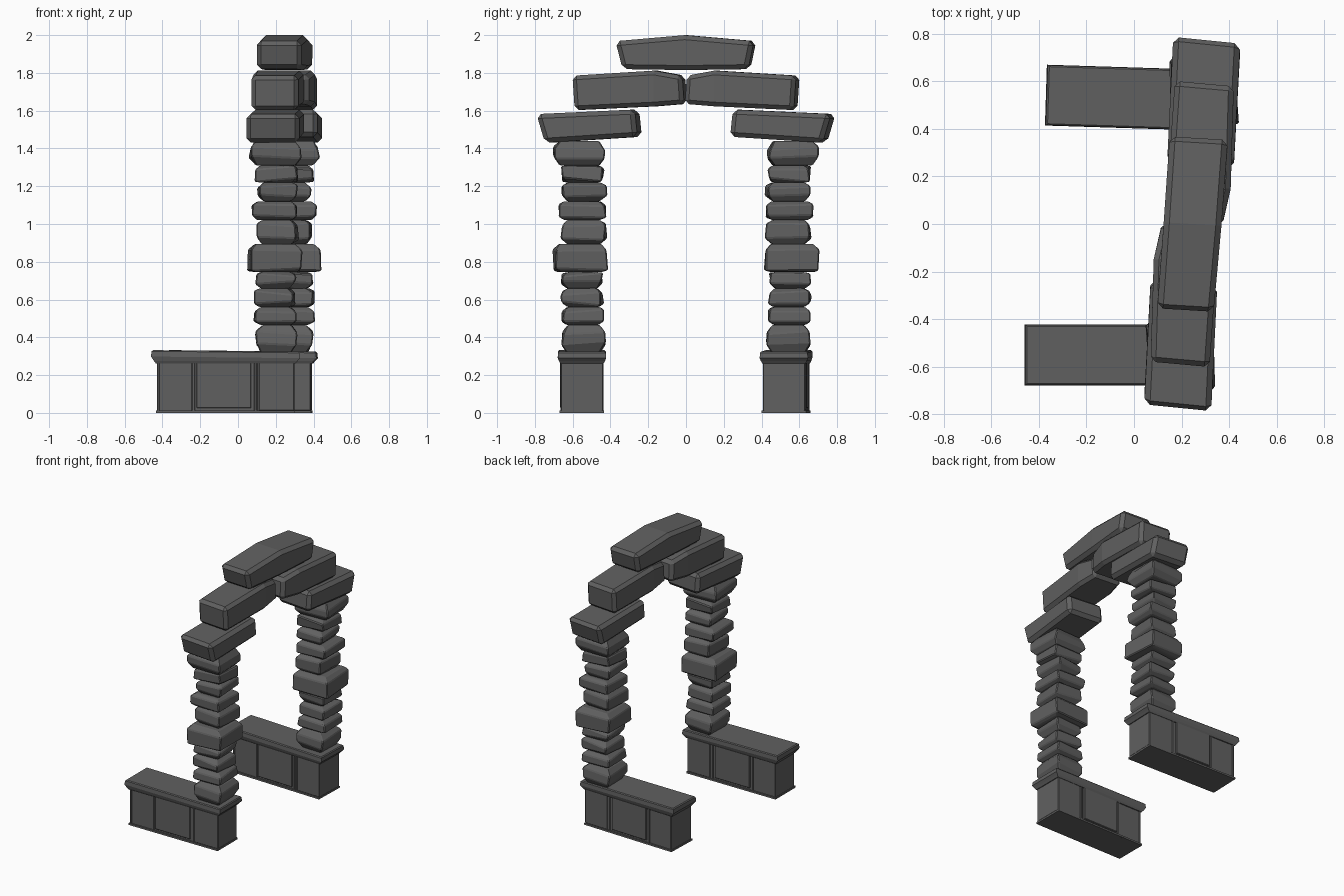
import bpy, bmesh, math, random
from mathutils import Matrix, Vector

if "Cube" in bpy.data.objects:
    bpy.data.objects.remove(bpy.data.objects["Cube"])

random.seed(4)
stone = bpy.data.materials.new("dark_grey_stone")
stone.diffuse_color = (0.118, 0.118, 0.118, 1)
stone.use_nodes = True
stone.node_tree.nodes["Principled BSDF"].inputs["Base Color"].default_value = stone.diffuse_color

PIVOT = Matrix.Translation((0.245, 0, 0))
TURN = PIVOT @ Matrix.Rotation(math.pi, 4, 'Z') @ PIVOT.inverted()


def loft(name, rings, bevel):
    """Skin a stack of four-sided rings, cap both ends and chamfer the edges."""
    bm = bmesh.new()
    vs = [[bm.verts.new(p) for p in r] for r in rings]
    for a, b in zip(vs, vs[1:]):
        for i in range(4):
            j = (i + 1) % 4
            bm.faces.new((a[i], a[j], b[j], b[i]))
    bm.faces.new(vs[0])
    bm.faces.new(vs[-1])
    bmesh.ops.recalc_face_normals(bm, faces=bm.faces)
    me = bpy.data.meshes.new(name)
    bm.to_mesh(me)
    bm.free()
    me.materials.append(stone)
    ob = bpy.data.objects.new(name, me)
    bpy.context.collection.objects.link(ob)
    if bevel:
        m = ob.modifiers.new("chamfer", 'BEVEL')
        m.width, m.segments, m.angle_limit = bevel, 1, math.radians(25)
    return ob


def turned_copy(ob, name):
    """Second half of the arch: the first half turned half a circle."""
    c = ob.copy()
    c.name = name
    bpy.context.collection.objects.link(c)
    c.matrix_world = TURN


def rect(x0, x1, y0, y1, z):
    return [Vector(p) for p in ((x0, y0, z), (x1, y0, z), (x1, y1, z), (x0, y1, z))]


def box(name, x0, x1, y0, y1, z0, z1, place, bevel=0):
    ob = loft(name, [rect(x0, x1, y0, y1, z0), rect(x0, x1, y0, y1, z1)], bevel)
    ob.matrix_world = place
    return ob


# Low walls with panelled sides and an overhanging cap
for side, x, y, rot in (("front", -0.065, -0.551, 0), ("back", 0.025, 0.53, -1.8)):
    P = Matrix.Translation((x, y, 0)) @ Matrix.Rotation(math.radians(rot), 4, 'Z')
    box(side + "_wall_body", -.362, .362, -.107, .107, 0, .27, P)
    box(side + "_wall_plinth", -.37, .365, -.118, .118, 0, .013, P)
    for k, (a, b, d, z0) in enumerate(((-.365, -.35, .113, 0), (-.18, -.162, .113, 0),
                                       (-.155, .135, .115, .025), (.15, .168, .113, 0),
                                       (.175, .364, .112, .012))):
        box(f"{side}_wall_panel_{k+1}", a, b, -d, d, z0, .268, P, .004)
    cap = loft(side + "_wall_cap", [rect(-.37, .37, -.115, .115, .262),
                                    rect(-.38, .38, -.122, .122, .275),
                                    rect(-.396, .394, -.128, .128, .29),
                                    rect(-.392, .391, -.126, .126, .318),
                                    rect(-.385, .385, -.12, .12, .324)], 0)
    for v in cap.data.vertices:          # cap rises slightly toward the free end
        if v.co.z > .28:
            v.co.z += .004 - .011 * v.co.x
    cap.matrix_world = P

# Pillar stones: z0, z1, x0, x1, y0, y1, ridge height fractions, twist in degrees
STONES = [
    (.315, .465, .090, .315, -.660, -.425, .35, .75, 0),
    (.465, .560, .085, .310, -.662, -.430, .25, .80, 2),
    (.560, .660, .088, .305, -.660, -.438, .20, .75, -3),
    (.658, .745, .090, .310, -.662, -.440, .35, .85, 1),
    (.745, .895, .055, .338, -.702, -.418, .12, .75, 2),
    (.893, 1.02, .098, .318, -.662, -.420, .25, .80, -2),
    (1.02, 1.12, .070, .315, -.680, -.422, .15, .85, 0),
    (1.12, 1.22, .100, .312, -.662, -.422, .25, .75, 3),
    (1.22, 1.31, .086, .318, -.660, -.436, .15, .85, -2),
    (1.31, 1.44, .060, .335, -.705, -.432, .35, .70, 2),
]
for n, (z0, z1, x0, x1, y0, y1, f, g, tw) in enumerate(STONES):
    h = z1 - z0
    c = Vector(((x0 + x1) / 2, (y0 + y1) / 2, 0))
    R = Matrix.Translation(c) @ Matrix.Rotation(math.radians(tw), 4, 'Z') @ Matrix.Translation(-c)
    rings = []
    for z, ins in ((0, .034), (f, .004), (g, .004), (1, .034)):
        r = rect(x0 + ins, x1 - ins, y0 + ins, y1 - ins, z0 + z * h)
        rings.append([R @ (p + Vector((random.uniform(-.006, .006), random.uniform(-.006, .006),
                                       0 if z in (0, 1) else random.uniform(-.012, .012))))
                      for p in r])
    ob = loft(f"front_pillar_stone_{n+1}", rings, .006)
    turned_copy(ob, f"back_pillar_stone_{n+1}")


def beam(name, sections, bevel, shear):
    """Long stone running in y; section = y bottom, y top, x0, x1, z bottom, z top."""
    rings = []
    for yb, yt, x0, x1, zb, zt in sections:
        mid = (x0 + x1) / 2
        rings.append([Vector((x, y - shear * (x - mid), z)) for x, y, z in
                      ((x0, yb, zb), (x1, yb, zb), (x1, yt, zt), (x0, yt, zt))])
    return loft(name, rings, bevel)


# Stepped arch stones on the pillars
lower = beam("front_lower_arch_stone", [(-.735, -.780, .043, .325, 1.43, 1.582),
                                        (-.245, -.260, .070, .350, 1.462, 1.606)], .024, .1)
turned_copy(lower, "back_lower_arch_stone")
upper = beam("front_upper_arch_stone", [(-.580, -.592, .070, .318, 1.603, 1.785),
                                        (-.160, -.160, .083, .348, 1.623, 1.812),
                                        (-.002, -.012, .118, .335, 1.636, 1.785)], .022, .09)
turned_copy(upper, "back_upper_arch_stone")

# Capstone with a low peak
beam("capstone", [(-.33, -.368, .098, .335, 1.820, 1.968),
                  (0, 0, .125, .368, 1.815, 2.0),
                  (.335, .366, .150, .395, 1.820, 1.968)], .024, .06)
